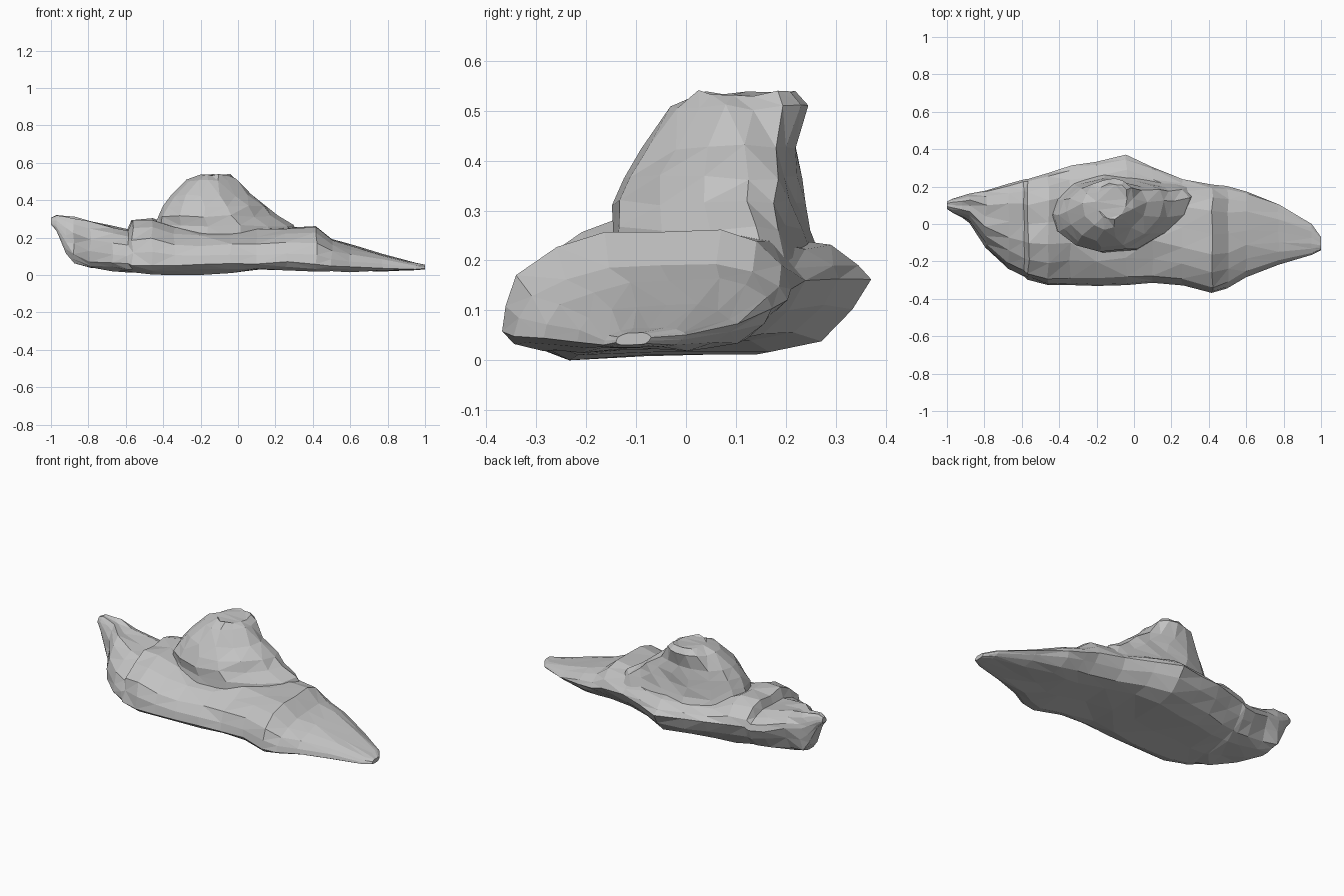
import bpy
import bmesh
import math
import random
from mathutils import Vector

random.seed(4)

default_cube = bpy.data.objects.get("Cube")
if default_cube:
    bpy.data.objects.remove(default_cube, do_unlink=True)

# One plain stone colour
stone = bpy.data.materials.new("stone grey")
stone.use_nodes = True
grey = (0.55, 0.55, 0.55, 1)
stone.diffuse_color = grey
stone.node_tree.nodes["Principled BSDF"].inputs["Base Color"].default_value = grey


def mix(a, b, t):
    return a + (b - a) * t


def rough(point, amount):
    """Shift a point a little so that the facets look chipped."""
    return point + Vector(random.uniform(-amount, amount) for _ in range(3))


def loft(name, rings):
    """Join rings of points into a closed, flat-faced solid."""
    bm = bmesh.new()
    rows = [[bm.verts.new(p) for p in ring] for ring in rings]
    count = len(rows[0])
    for lower, upper in zip(rows, rows[1:]):
        for i in range(count):
            j = (i + 1) % count
            bm.faces.new((lower[i], lower[j], upper[j], upper[i]))
    bm.faces.new(rows[0])
    bm.faces.new(rows[-1])
    bmesh.ops.recalc_face_normals(bm, faces=bm.faces)
    bmesh.ops.triangulate(bm, faces=bm.faces)
    mesh = bpy.data.meshes.new(name)
    bm.to_mesh(mesh)
    bm.free()
    mesh.materials.append(stone)
    obj = bpy.data.objects.new(name, mesh)
    bpy.context.collection.objects.link(obj)
    return obj


def slab_ring(x, front, back, bottom, front_edge, top, back_edge):
    """Cross-section of the slab: rounded front, shelving top, flat keel."""
    section = [
        (0.0, front_edge),
        (0.015, mix(front_edge, top, 0.25)),
        (0.06, mix(front_edge, top, 0.55)),
        (0.2, mix(front_edge, top, 0.8)),
        (0.36, mix(front_edge, top, 0.97)),
        (0.55, mix(front_edge, top, 0.95)),
        (0.75, top),
        (0.88, mix(back_edge, top, 0.78)),
        (0.97, mix(back_edge, top, 0.35)),
        (1.0, back_edge),
        (0.95, mix(bottom, back_edge, 0.6)),
        (0.85, mix(bottom, back_edge, 0.2)),
        (0.7, mix(bottom, back_edge, 0.06)),
        (0.4, mix(bottom, front_edge, 0.05)),
        (0.15, bottom),
        (0.05, mix(bottom, front_edge, 0.4)),
    ]
    amount = 0.006 if abs(x) < 0.9 else 0
    return [rough(Vector((x, mix(front, back, t), z)), amount) for t, z in section]


# Long slab: x, front, back, bottom, front edge, top, back edge
slab_stations = [
    (-1, 0.08, 0.12, 0.275, 0.28, 0.31, 0.29),
    (-0.97, 0.06, 0.135, 0.24, 0.26, 0.325, 0.28),
    (-0.92, 0.035, 0.15, 0.12, 0.18, 0.32, 0.25),
    (-0.88, 0.01, 0.16, 0.065, 0.12, 0.315, 0.23),
    (-0.79, -0.13, 0.18, 0.045, 0.08, 0.295, 0.21),
    (-0.67, -0.24, 0.22, 0.03, 0.07, 0.265, 0.18),
    (-0.59, -0.285, 0.24, 0.02, 0.06, 0.245, 0.17),
    (-0.565, -0.295, 0.24, 0.02, 0.06, 0.3, 0.18),
    (-0.46, -0.325, 0.27, 0.005, 0.06, 0.31, 0.18),
    (-0.34, -0.325, 0.31, 0.01, 0.06, 0.26, 0.18),
    (-0.2, -0.33, 0.335, 0.01, 0.06, 0.25, 0.17),
    (-0.04, -0.325, 0.37, 0.015, 0.06, 0.25, 0.17),
    (0.1, -0.31, 0.31, 0.03, 0.065, 0.25, 0.17),
    (0.26, -0.33, 0.235, 0.035, 0.07, 0.26, 0.16),
    (0.42, -0.37, 0.21, 0.025, 0.06, 0.27, 0.15),
    (0.5, -0.345, 0.2, 0.025, 0.055, 0.2, 0.13),
    (0.6, -0.28, 0.175, 0.025, 0.05, 0.165, 0.11),
    (0.77, -0.215, 0.1, 0.025, 0.045, 0.115, 0.08),
    (0.95, -0.165, 0, 0.03, 0.035, 0.07, 0.055),
    (1, -0.14, -0.07, 0.035, 0.04, 0.06, 0.05),
]
slab = loft("rock_slab", [slab_ring(*s) for s in slab_stations])


def peak_ring(z, left, right, front, back):
    """Outline of the peak, tapering into a ridge at its back right."""
    centre_x, centre_y = (left + right) / 2, (front + back) / 2
    ring = []
    for i in range(14):
        angle = math.tau * i / 14
        dx = math.cos(angle) * (right - left) / 2
        y = centre_y + math.sin(angle) * (back - front) / 2
        trail = max(dx, 0)
        y = min(y + trail * 0.25, back - trail * 0.2)
        ring.append(rough(Vector((centre_x + dx, y, z)), 0.007))
    return ring


# Summit: height, left, right, front, back
peak_levels = [
    (0.16, -0.5, 0.35, -0.17, 0.29),
    (0.27, -0.45, 0.3, -0.155, 0.25),
    (0.32, -0.43, 0.21, -0.15, 0.24),
    (0.37, -0.4, 0.16, -0.135, 0.235),
    (0.43, -0.36, 0.065, -0.095, 0.23),
    (0.51, -0.27, 0, -0.03, 0.245),
    (0.54, -0.2, -0.04, 0.02, 0.22),
]
peak = loft("rock_peak", [peak_ring(*level) for level in peak_levels])

# Fuse the summit into the slab
union = slab.modifiers.new("fuse", "BOOLEAN")
union.operation = "UNION"
union.solver = "EXACT"
union.object = peak
bpy.context.view_layer.objects.active = slab
bpy.ops.object.modifier_apply(modifier=union.name)
bpy.data.objects.remove(peak, do_unlink=True)

# Rest the rock on the ground
lowest = min(v.co.z for v in slab.data.vertices)
for vertex in slab.data.vertices:
    vertex.co.z -= lowest
